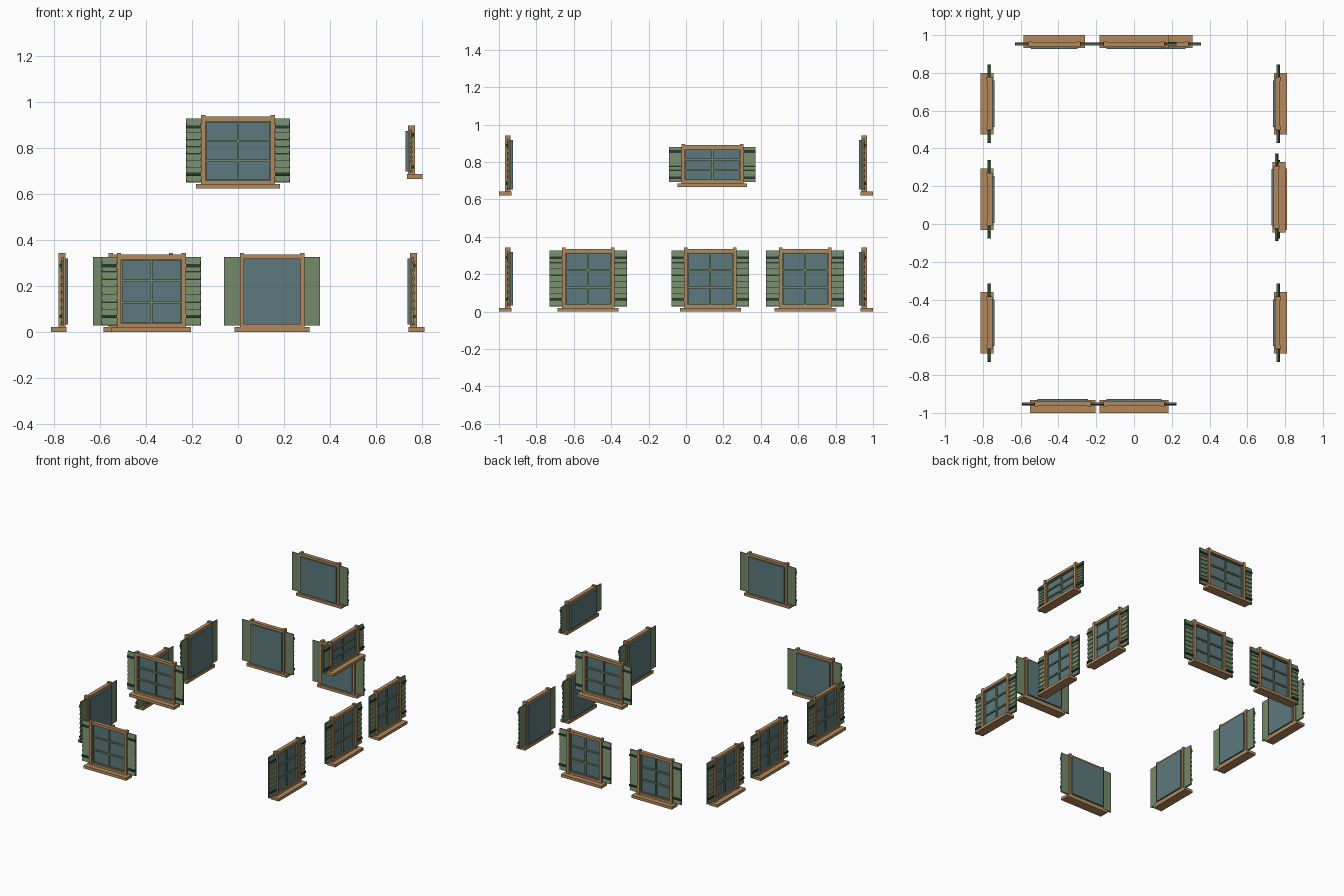
import bpy, bmesh, math
from mathutils import Matrix, Vector

if "Cube" in bpy.data.objects:
    bpy.data.objects.remove(bpy.data.objects["Cube"])


def material(name, rgb):
    m = bpy.data.materials.new(name)
    m.diffuse_color = (*rgb, 1)
    m.use_nodes = True
    m.node_tree.nodes["Principled BSDF"].inputs["Base Color"].default_value = m.diffuse_color
    return m


WOOD = material("warm wood", (0.45, 0.25, 0.107))
GLASS = material("teal glass", (0.107, 0.195, 0.205))
GREEN = material("sage green", (0.17, 0.253, 0.14))
DARK = material("dark iron green", (0.025, 0.04, 0.03))


def box(x0, x1, y0, y1, z0, z1, tilt=0.0):
    """Box from its limits, optionally tilted about its lengthwise x axis."""
    centre = Vector(((x0 + x1) / 2, (y0 + y1) / 2, (z0 + z1) / 2))
    return (Matrix.Translation(centre) @ Matrix.Rotation(tilt, 4, 'X')
            @ Matrix.Diagonal((x1 - x0, y1 - y0, z1 - z0, 1)))


def part(name, mat, boxes, place):
    bm = bmesh.new()
    for b in boxes:
        bmesh.ops.create_cube(bm, size=1, matrix=b)
    mesh = bpy.data.meshes.new(name)
    bm.to_mesh(mesh)
    bm.free()
    mesh.materials.append(mat)
    ob = bpy.data.objects.new(name, mesh)
    ob.matrix_world = place
    bpy.context.collection.objects.link(ob)


def window(name, place, frame, sill, shutter, height):
    """Window facing -y; y = 0 is the outer edge of the sill."""
    w = 0.019
    rail = height - 0.007
    gx, g0, g1 = frame - w, 0.036, rail - 0.02

    # Sill and frame, with the posts rising above the head rail
    part(name + "_sill", WOOD, [box(-sill, sill, 0, 0.068, 0, 0.02)], place)
    posts = [box(min(s * frame, s * gx), max(s * frame, s * gx),
                 0.033, 0.063, 0.02, height) for s in (-1, 1)]
    part(name + "_frame", WOOD, posts + [
        box(-gx, gx, 0.036, 0.063, g1, rail),
        box(-gx, gx, 0.036, 0.063, 0.02, g0)], place)

    # Glass pane standing slightly proud on the inner side
    part(name + "_glass", GLASS,
         [box(-gx - 0.003, gx + 0.003, 0.055, 0.074, g0 - 0.004, g1 + 0.003)], place)

    # Sash border and glazing bars
    t = 0.005
    bars = [box(-t, t, 0.046, 0.056, g0, g1)]
    for i in (1, 2):
        z = g0 + (g1 - g0) * i / 3
        bars.append(box(-gx, gx, 0.046, 0.056, z - t, z + t))
    bars += [box(-gx, gx, 0.044, 0.056, g0, g0 + t),
             box(-gx, gx, 0.044, 0.056, g1 - t, g1),
             box(-gx, -gx + t, 0.044, 0.056, g0, g1),
             box(gx - t, gx, 0.044, 0.056, g0, g1)]
    part(name + "_glazing_bars", GREEN, bars, place)

    # Shutters: backing panel, tilted slats and two dark straps
    z0, z1 = 0.027, height - 0.016
    count = 9
    pitch = (z1 - z0) / count
    for s, side in ((-1, "left"), (1, "right")):
        a, b = sorted((s * frame, s * shutter))
        part(f"{name}_{side}_shutter", GREEN, [box(a, b, 0.05, 0.056, z0, z1)], place)
        part(f"{name}_{side}_slats", GREEN, [
            box(a + 0.002, b - 0.002, 0.044, 0.049,
                z0 + pitch * (i + 0.04), z0 + pitch * (i + 0.96), -0.2)
            for i in range(count)], place)
        part(f"{name}_{side}_straps", DARK, [
            box(a, b, 0.038, 0.05, z - 0.007, z + 0.007)
            for z in (z0 + 0.13 * (z1 - z0), z0 + 0.87 * (z1 - z0))], place)


def placed(angle, offset, along, z):
    """Turn a window to its wall, set it out from the centre and slide it along."""
    return (Matrix.Rotation(math.radians(angle), 4, 'Z')
            @ Matrix.Translation((along, -offset, z)))


# Sizes: frame half width, sill half width, shutter half width, height
NORMAL = (0.14, 0.163, 0.208, 0.342)
WIDE = (0.15, 0.173, 0.216, 0.342)
UPPER = (0.161, 0.183, 0.226, 0.32)
LOW = (0.166, 0.186, 0.231, 0.232)

# Front and back walls
window("front_lower_window", placed(0, 1, -0.377, 0), *WIDE)
window("front_upper_window", placed(0, 1, 0, 0.622), *UPPER)
window("back_upper_window", placed(180, 1, 0, 0.622), *UPPER)
for i, x in enumerate((-0.422, 0.148)):
    window(f"back_lower_window_{i + 1}", placed(180, 1, -x, 0), *NORMAL)

# Side walls
for i, y in enumerate((-0.523, 0.13, 0.637)):
    window(f"right_lower_window_{i + 1}", placed(90, 0.81, y, 0), *NORMAL)
    window(f"left_lower_window_{i + 1}", placed(-90, 0.813, -y, 0), *NORMAL)
window("right_upper_window", placed(90, 0.802, 0.141, 0.665), *LOW)
